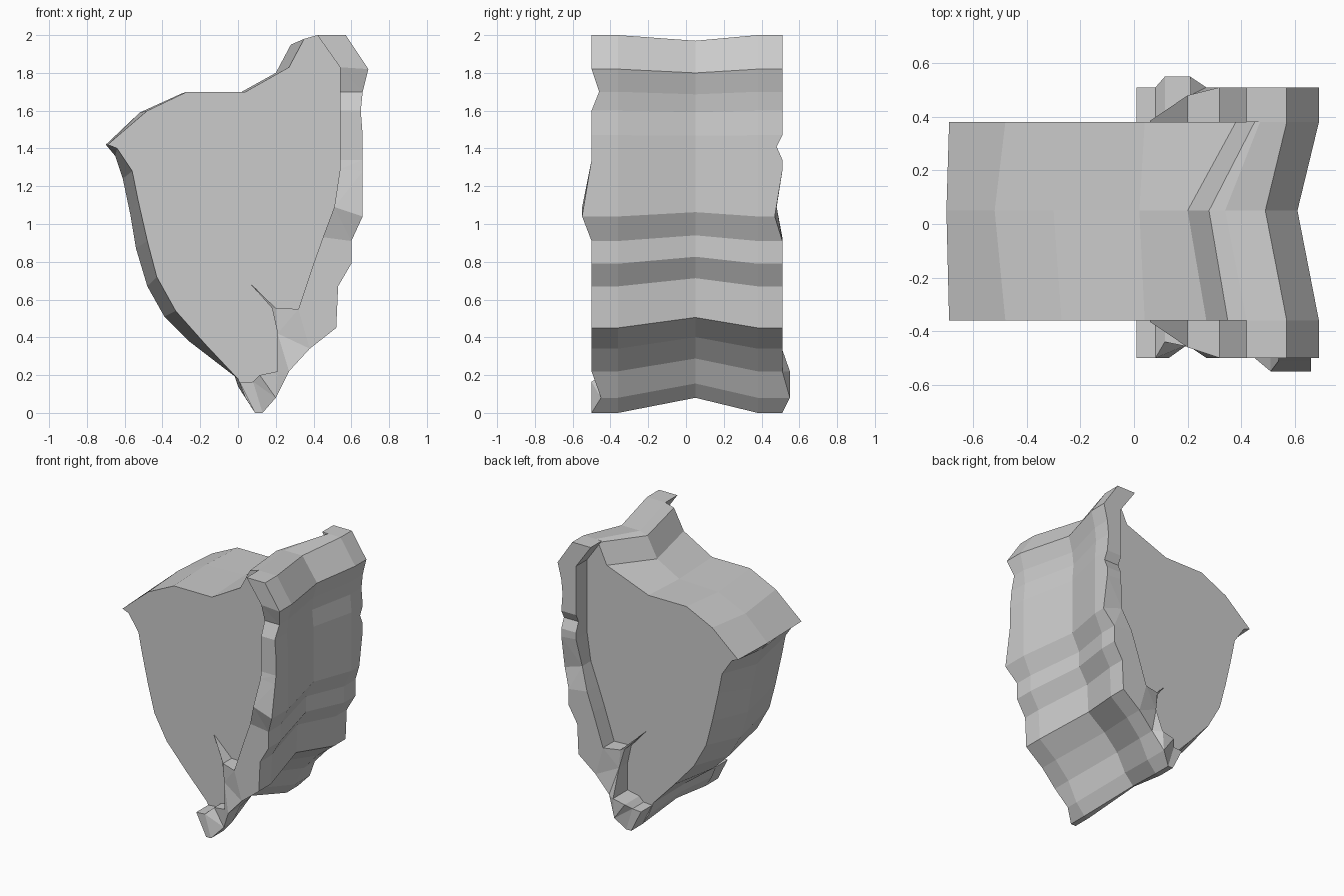
import bpy, bmesh
from mathutils import Vector
from mathutils.geometry import delaunay_2d_cdt

Y_FRONT, Y_MID, Y_BACK = -0.36, 0.05, 0.38

# Top and left rim: x, z on the flat faces, then x, z on the middle crease
rim = [
    (.09, 0, .04, .08), (.04, .08, 0, .14), (0, .18, -.02, .20),
    (-.17, .36, -.26, .38), (-.33, .54, -.39, .51), (-.43, .72, -.48, .67),
    (-.48, .91, -.54, .87), (-.53, 1.13, -.57, 1.05), (-.56, 1.28, -.61, 1.24),
    (-.64, 1.40, -.65, 1.36), (-.69, 1.42, -.70, 1.42),
    (-.48, 1.60, -.52, 1.59), (-.27, 1.70, -.30, 1.69), (.04, 1.70, .02, 1.70),
    (.27, 1.83, .20, 1.80), (.35, 1.98, .28, 1.95), (.42, 2.0, .34, 1.97),
]

# Right rim: x, z, then front and back depth of the raised edge
edge = [
    (.57, 2.0, -.50, .51), (.69, 1.82, -.50, .51), (.66, 1.70, -.46, .51),
    (.65, 1.60, -.50, .51), (.66, 1.47, -.50, .51), (.66, 1.41, -.50, .48),
    (.66, 1.34, -.50, .51), (.66, 1.28, -.51, .51), (.66, 1.04, -.55, .47),
    (.60, .91, -.50, .51), (.60, .79, -.50, .51), (.53, .67, -.50, .51),
    (.52, .45, -.50, .51), (.38, .34, -.50, .51), (.27, .22, -.50, .51),
    (.20, .08, -.45, .55), (.13, 0, -.50, .51),
]

# Inner border of the raised edge, from the bottom tip back up to the top
inner = [
    (.09, 0, -.50, .51), (.01, .16, -.50, .51), (.08, .165, -.50, .51),
    (.115, .20, -.44, .55), (.21, .22, -.46, .55), (.21, .42, -.46, .48),
    (.18, .555, -.44, .46), (.06, .69, -.365, .385), (.20, .555, -.46, .48),
    (.32, .55, -.50, .51), (.36, .67, -.50, .51), (.40, .79, -.50, .51),
    (.45, .93, -.50, .51), (.51, 1.09, -.55, .48), (.54, 1.29, -.51, .51),
    (.54, 1.34, -.50, .51), (.54, 1.41, -.50, .48), (.54, 1.47, -.50, .51),
    (.54, 1.60, -.50, .51), (.54, 1.70, -.46, .51), (.54, 1.83, -.50, .51),
    (.42, 2.0, -.50, .51),
]


def loft(name, rings):
    """Join rings of points with quads and cap both ends."""
    bm = bmesh.new()
    rows = [[bm.verts.new(p) for p in ring] for ring in rings]
    n = len(rows[0])
    for a, b in zip(rows, rows[1:]):
        for i in range(n):
            j = (i + 1) % n
            bm.faces.new((a[i], a[j], b[j], b[i]))
    # caps are triangulated as seen from the front
    for row in (rows[0], rows[-1]):
        flat = [Vector((v.co.x, v.co.z)) for v in row]
        loop = [(i, (i + 1) % n) for i in range(n)]
        result = delaunay_2d_cdt(flat, loop, [], 1, 1e-6)
        faces, origin = result[2], result[3]
        for f in faces:
            if all(origin[i] for i in f):
                bm.faces.new([row[origin[i][0]] for i in f])
    bmesh.ops.recalc_face_normals(bm, faces=bm.faces)
    mesh = bpy.data.meshes.new(name)
    bm.to_mesh(mesh)
    bm.free()
    obj = bpy.data.objects.new(name, mesh)
    bpy.context.collection.objects.link(obj)
    return obj


# Main slab, creased inwards along the middle
face = [p[:2] for p in rim] + [p[:2] for p in edge]
crease = [p[2:] for p in rim] + [(x - .08, z + .08 - .055 * z) for x, z, _, _ in edge]
back = list(face)
back[14:17] = [(.38, 1.83), (.45, 1.98), (.47, 2.0)]
loft("rock_slab", [
    [(x, Y_FRONT, z) for x, z in face],
    [(x, Y_MID, z) for x, z in crease],
    [(x, Y_BACK, z) for x, z in back],
])

# Raised rough edge on the front and back faces
border = edge + inner
for name, base, k in (("front_raised_edge", Y_FRONT, 2), ("back_raised_edge", Y_BACK, 3)):
    loft(name, [
        [(p[0], base, p[1]) for p in border],
        [(p[0], p[k], p[1]) for p in border],
    ])
